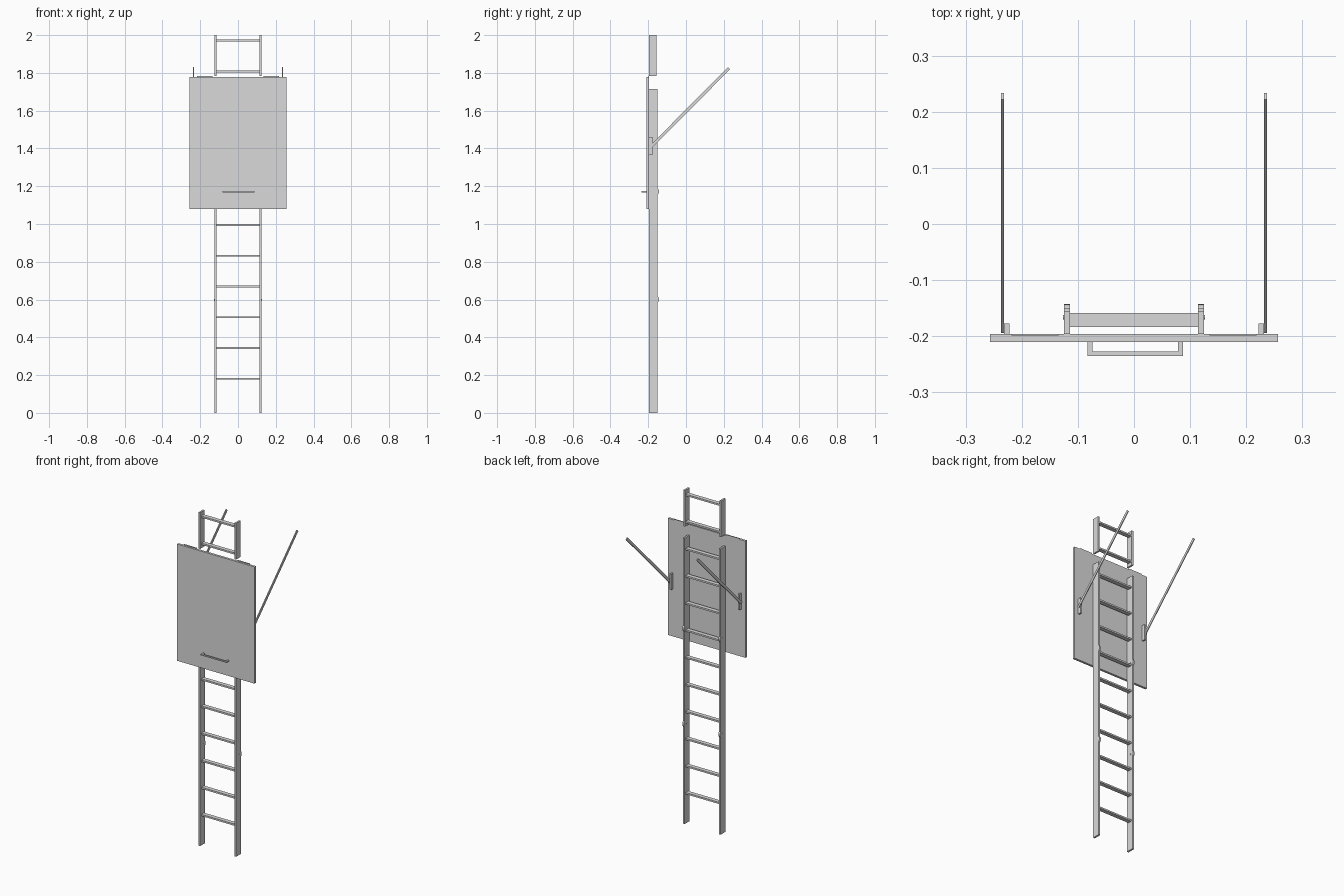
import bpy, math
from mathutils import Vector

old = bpy.data.objects.get("Cube")
if old:
    bpy.data.objects.remove(old, do_unlink=True)

grey = bpy.data.materials.new("light grey")
grey.use_nodes = True
colour = (0.7, 0.7, 0.7, 1)
grey.diffuse_color = colour
grey.node_tree.nodes["Principled BSDF"].inputs["Base Color"].default_value = colour


def box(name, x, y, z):
    """Box from (min, max) ranges on each axis."""
    spans = (x, y, z)
    bpy.ops.mesh.primitive_cube_add(size=1, location=[(a + b) / 2 for a, b in spans])
    ob = bpy.context.object
    ob.name = name
    ob.scale = [abs(b - a) for a, b in spans]
    ob.data.materials.append(grey)


def bar(name, start, end, width, depth):
    """Rectangular bar between two points in one x plane."""
    start, end = Vector(start), Vector(end)
    run = end - start
    bpy.ops.mesh.primitive_cube_add(size=1, location=(start + end) / 2)
    ob = bpy.context.object
    ob.name = name
    ob.scale = (width, depth, run.length)
    ob.rotation_euler.x = -math.atan2(run.y, run.z)
    ob.data.materials.append(grey)


def disc(name, location, radius, depth):
    """Smooth cylinder lying along x."""
    bpy.ops.mesh.primitive_cylinder_add(vertices=24, radius=radius, depth=depth,
                                        location=location, rotation=(0, math.pi / 2, 0))
    ob = bpy.context.object
    ob.name = name
    ob.data.materials.append(grey)
    bpy.ops.object.shade_smooth_by_angle()


# Hatch panel with its pull handle
box("hatch_panel", (-0.257, 0.257), (-0.21, -0.196), (1.079, 1.779))
box("handle_grip", (-0.083, 0.087), (-0.235, -0.227), (1.168, 1.175))
for x in (-0.083, 0.078):
    box("handle_post", (x, x + 0.009), (-0.228, -0.21), (1.168, 1.175))

for side, s in (("right", -1), ("left", 1)):
    # Ladder rails, with a gap between hatch section and top section
    rail_x = (s * 0.114, s * 0.125)
    box(side + "_lower_rail", rail_x, (-0.196, -0.15), (0, 1.715))
    box(side + "_upper_rail", rail_x, (-0.196, -0.155), (1.783, 2))

    # Rounded folding hinges, flush with the rails, with a small pin
    for z in (0.6, 1.172):
        disc(side + "_rail_hinge", (s * 0.1195, -0.166, z), 0.023, 0.0106)
        disc(side + "_hinge_pin", (s * 0.1195, -0.166, z), 0.004, 0.0135)

    # Bracket, swing arm and the thin plate at the panel's top edge
    box(side + "_arm_bracket", (s * 0.222, s * 0.232), (-0.197, -0.177), (1.365, 1.46))
    bar(side + "_swing_arm", (s * 0.2345, -0.189, 1.405), (s * 0.2345, 0.228, 1.825),
        0.005, 0.016)
    box(side + "_top_plate", (s * 0.135, s * 0.218), (-0.199, -0.196), (1.775, 1.784))

# Evenly spaced rungs
for i in range(12):
    z = 0.181 + i * 0.1627
    box("rung", (-0.115, 0.115), (-0.184, -0.159), (z - 0.005, z + 0.005))
